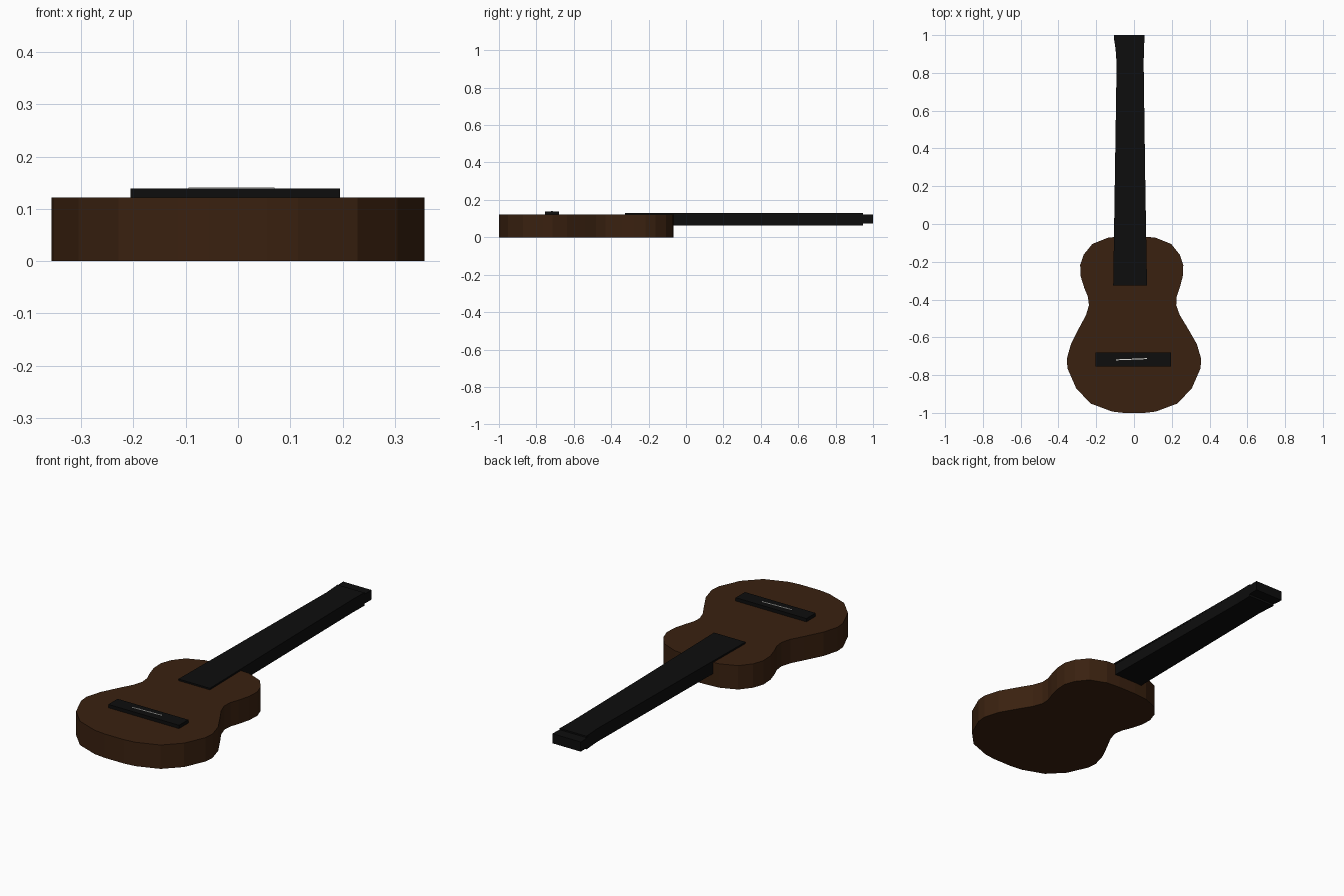
import bpy, bmesh
from mathutils import Matrix

if "Cube" in bpy.data.objects:
    bpy.data.objects.remove(bpy.data.objects["Cube"])


def material(name, rgb):
    m = bpy.data.materials.new(name)
    m.diffuse_color = (*rgb, 1)
    m.use_nodes = True
    m.node_tree.nodes["Principled BSDF"].inputs["Base Color"].default_value = m.diffuse_color
    return m


brown = material("dark_brown_wood", (0.042, 0.0152, 0.005))
black = material("black_wood", (0.004, 0.004, 0.004))
white = material("off_white", (0.75, 0.75, 0.72))


def add_object(name, bm, mat):
    bmesh.ops.recalc_face_normals(bm, faces=bm.faces)
    mesh = bpy.data.meshes.new(name)
    bm.to_mesh(mesh)
    bm.free()
    mesh.materials.append(mat)
    obj = bpy.data.objects.new(name, mesh)
    bpy.context.collection.objects.link(obj)
    return obj


def slab(name, outline, z0, z1, mat):
    """Extrude a flat outline from z0 to z1."""
    bm = bmesh.new()
    face = bm.faces.new([bm.verts.new((x, y, z0)) for x, y in outline])
    top = bmesh.ops.extrude_face_region(bm, geom=[face])["geom"]
    for v in top:
        if isinstance(v, bmesh.types.BMVert):
            v.co.z = z1
    return add_object(name, bm, mat)


def box(name, x, y, z, mat, turn=0.0):
    bm = bmesh.new()
    centre = [(a + b) / 2 for a, b in (x, y, z)]
    size = [b - a for a, b in (x, y, z)]
    bmesh.ops.create_cube(bm, size=1, matrix=Matrix.Translation(centre)
                          @ Matrix.Rotation(turn, 4, 'Z')
                          @ Matrix.Diagonal((*size, 1)))
    return add_object(name, bm, mat)


def strip(stations):
    """Outline from (y, left, right) stations."""
    return [(r, y) for y, l, r in stations] + [(l, y) for y, l, r in reversed(stations)]


# Body: half-width profile, upper bout leaning slightly to the left
half = [(0.055, -1.0), (0.115, -0.993), (0.228, -0.951), (0.305, -0.872),
        (0.352, -0.765), (0.356, -0.715), (0.333, -0.635), (0.283, -0.543),
        (0.248, -0.482), (0.231, -0.43), (0.235, -0.385), (0.252, -0.34),
        (0.27, -0.278), (0.273, -0.217), (0.254, -0.162), (0.209, -0.106),
        (0.125, -0.072), (0.05, -0.066)]


def lean(y):
    return -0.012 * min(1, max(0, (y + 0.65) / 0.35))


stations = [(y, lean(y) - w, lean(y) + w) for w, y in half]
slab("body", strip(stations), 0, 0.122, brown)

# Neck below the fingerboard, set against the body
slab("neck", strip([(-0.09, -0.104, 0.062), (0.85, -0.092, 0.051),
                    (0.945, -0.099, 0.053)]), 0.063, 0.122, black)

# Fingerboard reaching over the upper body
slab("fingerboard", strip([(-0.325, -0.11, 0.069), (0.2, -0.102, 0.06),
                           (0.85, -0.092, 0.051), (0.945, -0.099, 0.053)]),
     0.1215, 0.13, black)

# Stub of the headstock, thinner than the neck
slab("headstock", strip([(0.93, -0.098, 0.053), (0.975, -0.105, 0.055),
                         (1.0, -0.105, 0.055)]), 0.074, 0.123, black)

# Bridge and slightly slanted saddle
box("bridge", (-0.205, 0.195), (-0.755, -0.68), (0.1215, 0.139), black)
box("saddle", (-0.095, 0.07), (-0.7185, -0.7135), (0.13, 0.141), white, 0.04)
